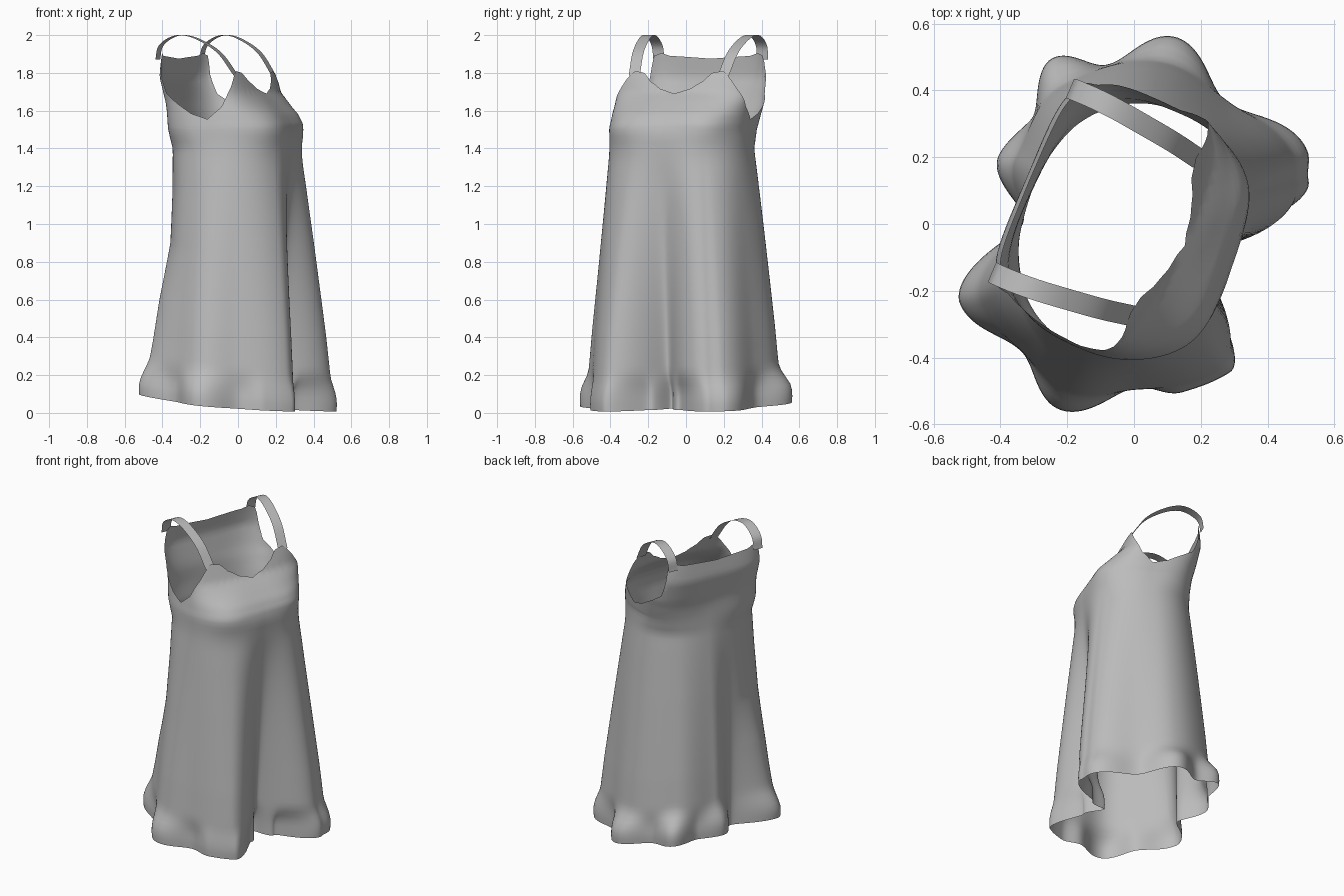
import bpy, bmesh, math
from mathutils import Vector

cube = bpy.data.objects.get("Cube")
if cube:
    bpy.data.objects.remove(cube)

TURN = math.radians(-23)      # direction the wearer faces, measured from +x
COLUMNS, SKIRT_ROWS, TOP_ROWS = 300, 44, 14
CHEST = 1.5

# Ruffled hem: angle, radius of each crest and valley
HEM = [(14, .54), (23, .565), (53, .46), (78, .575), (100, .485), (116, .555),
       (135, .44), (153, .455), (178, .33), (205, .575), (228, .51), (248, .6),
       (272, .49), (286, .525), (303, .53), (321, .3), (335, .18), (352, .29), (374, .54)]
# Broad folds of the skirt above the ruffle
SKIRT = [(14, .54), (22, .56), (53, .49), (80, .525), (118, .5), (150, .43),
         (178, .33), (207, .56), (228, .54), (248, .575), (272, .52), (300, .54),
         (335, .2), (374, .54)]
RUFFLE = [(.08, 1), (.22, 0)]
# Height above hem, share of the fold shape: general, and for the back fold
SPREAD = [(0, .98), (.05, 1), (.1, .95), (.18, .82), (.4, .7), (.6, .57),
          (.9, .37), (1.2, .16), (1.32, .07), (1.45, 0)]
LATE = [(0, .98), (.05, 1), (.1, .92), (.18, .78), (.3, .65), (.5, .46), (.8, .1), (1.1, 0)]
# Body section by height: front depth, back depth, half width, squareness
FRONT = [(1.4, .32), (1.48, .32), (1.53, .308), (1.58, .278), (1.65, .208), (1.7, .155), (1.82, .1)]
BACK = [(1.4, .313), (1.6, .32), (1.78, .352), (1.9, .335)]
SIDE = [(1.4, .376), (1.52, .383), (1.65, .383), (1.78, .385), (1.9, .375)]
FRONT_BOXY = [(1.55, 2.3), (1.8, 3)]
BACK_BOXY = [(1.4, 2.2), (1.85, 5)]
# Top edge by angle from the front: neckline, armhole, back
EDGE = [(0, 1.69), (30, 1.715), (50, 1.755), (62, 1.8), (70, 1.81), (73, 1.73),
        (80, 1.62), (91, 1.555), (105, 1.585), (118, 1.64), (128, 1.69),
        (132, 1.78), (134, 1.89), (139, 1.905), (145, 1.89), (180, 1.875)]


def smooth(t):
    return (1 - math.cos(math.pi * t)) / 2


def lookup(table, x, ease=lambda t: t):
    if x <= table[0][0]:
        return table[0][1]
    for (x0, y0), (x1, y1) in zip(table, table[1:]):
        if x <= x1:
            return y0 + (y1 - y0) * ease((x - x0) / (x1 - x0))
    return table[-1][1]


def body_radius(theta, z):
    phi = theta - TURN
    c, s = math.cos(phi), math.sin(phi)
    depth = lookup(FRONT if c > 0 else BACK, z)
    power = lookup(FRONT_BOXY if c > 0 else BACK_BOXY, z)
    r = (abs(c / depth) ** power + abs(s / lookup(SIDE, z)) ** power) ** (-1 / power)
    # Bust
    off = abs(math.degrees(math.atan2(s, c))) - 40
    r += .024 * math.exp(-(off / 20) ** 2 - ((z - 1.52) / .1) ** 2)
    # Waist sits slightly to one side
    return r - .024 * s * max(0, min(1, (1.65 - z) / .15))


def fold_radius(table, theta):
    deg = math.degrees(theta) % 360
    return lookup(table, deg + 360 if deg < 14 else deg, smooth)


def hem_height(theta):
    u = fold_radius(HEM, theta) * math.cos(theta - TURN)
    return max(0, .04 - .11 * u + .08 * u * u)


def surface(theta, z, base):
    h = z - base
    late = math.exp(-((math.degrees(theta) - 200) / 28) ** 2)
    share = lookup(SPREAD, h) * (1 - late) + lookup(LATE, h) * late
    ruffle = lookup(RUFFLE, h, smooth)
    folds = fold_radius(SKIRT, theta) * (1 - ruffle) + fold_radius(HEM, theta) * ruffle
    r = body_radius(theta, z) * (1 - share) + folds * share
    return Vector((r * math.cos(theta), r * math.sin(theta), z))


def grid(name, lines, material, closed):
    bm = bmesh.new()
    rows = [[bm.verts.new(p) for p in line] for line in lines]
    pairs = list(zip(rows, rows[1:])) + ([(rows[-1], rows[0])] if closed else [])
    for a, b in pairs:
        for i in range(len(a) - 1):
            bm.faces.new((a[i], b[i], b[i + 1], a[i + 1])).smooth = True
    bmesh.ops.recalc_face_normals(bm, faces=bm.faces)
    mesh = bpy.data.meshes.new(name)
    bm.to_mesh(mesh)
    bm.free()
    mesh.materials.append(material)
    bpy.context.collection.objects.link(bpy.data.objects.new(name, mesh))


cloth = bpy.data.materials.new("grey_cloth")
cloth.use_nodes = True
cloth.diffuse_color = (.5, .5, .5, 1)
cloth.node_tree.nodes["Principled BSDF"].inputs["Base Color"].default_value = (.5, .5, .5, 1)

# Dress body: one open sheet from hem to neckline and armholes
columns = []
for i in range(COLUMNS):
    theta = 2 * math.pi * i / COLUMNS
    phi = math.degrees(theta - TURN) % 360
    top = lookup(EDGE, min(phi, 360 - phi))
    base = hem_height(theta)
    heights = [base + (CHEST - base) * k / SKIRT_ROWS for k in range(SKIRT_ROWS)]
    heights += [CHEST + (top - CHEST) * k / TOP_ROWS for k in range(TOP_ROWS + 1)]
    columns.append([surface(theta, z, base) for z in heights])
grid("dress_body", columns, cloth, True)


def catmull(points, steps):
    pts = [Vector(p) for p in points]
    pts = [2 * pts[0] - pts[1]] + pts + [2 * pts[-1] - pts[-2]]
    out = []
    for a, b, c, d in zip(pts, pts[1:], pts[2:], pts[3:]):
        for k in range(steps):
            t = k / steps
            out.append(.5 * (2 * b + (c - a) * t + (2 * a - 5 * b + 4 * c - d) * t * t
                             + (3 * b - a - 3 * c + d) * t ** 3))
    return out + [pts[-2]]


# Shoulder straps: flat ribbons arching from back to front (forward, outward, up)
PATH = [(-.335, .298, 1.87), (-.318, .3, 1.94), (-.26, .3, 1.985), (-.19, .296, 2),
        (-.1, .286, 1.975), (.01, .272, 1.905), (.098, .256, 1.785)]

for name, side in (("left_strap", 1), ("right_strap", -1)):
    lines = []
    for p in catmull(PATH, 6):
        line = []
        for offset in (-.032, 0, .032):
            u, v = p.x, (p.y + offset) * side
            line.append((u * math.cos(TURN) - v * math.sin(TURN),
                         u * math.sin(TURN) + v * math.cos(TURN), p.z))
        lines.append(line)
    grid(name, lines, cloth, False)
